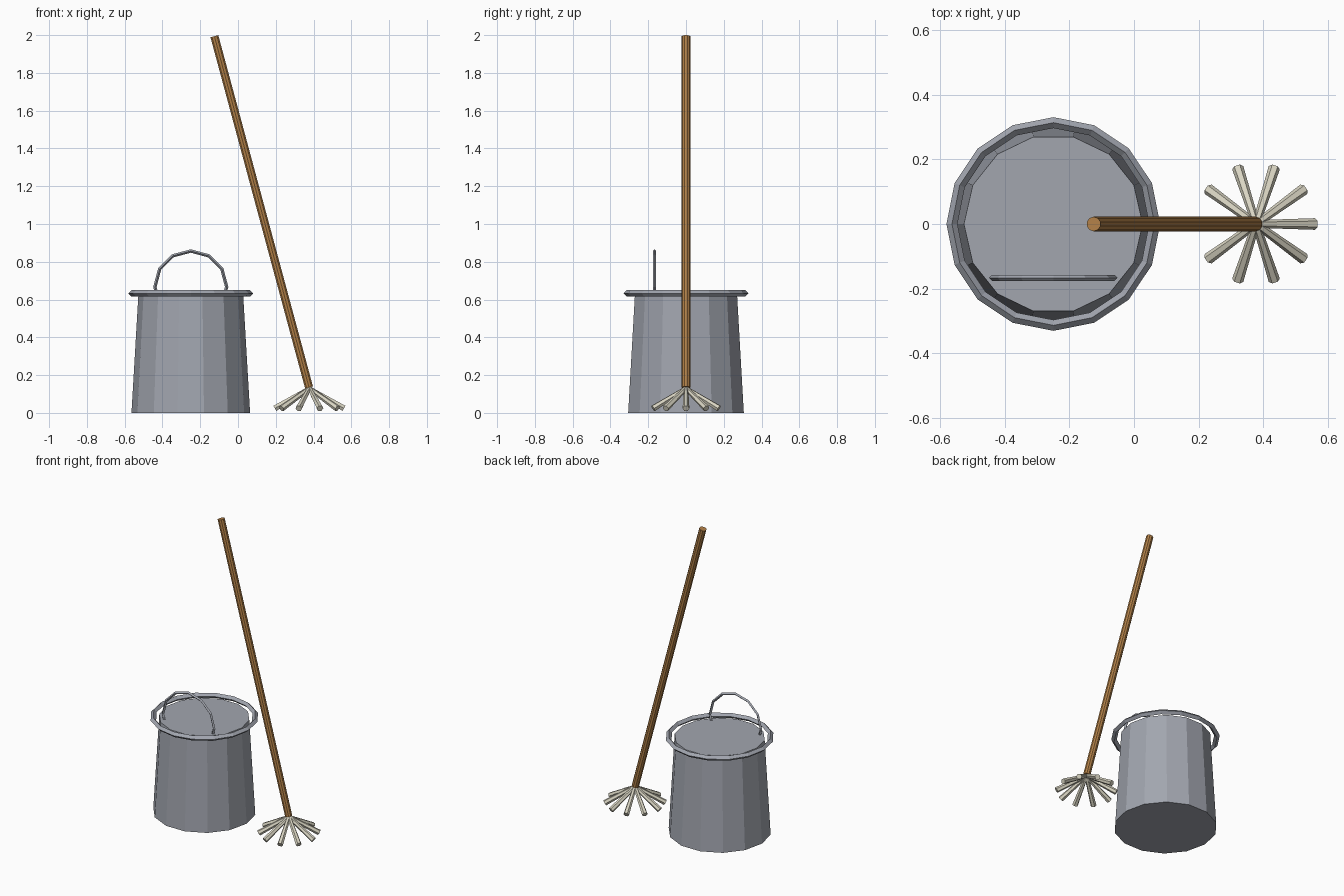
import bpy, bmesh, math
from mathutils import Vector

if "Cube" in bpy.data.objects:
    bpy.data.objects.remove(bpy.data.objects["Cube"])


def material(name, rgb):
    m = bpy.data.materials.new(name)
    m.diffuse_color = (*rgb, 1)
    m.use_nodes = True
    m.node_tree.nodes["Principled BSDF"].inputs["Base Color"].default_value = m.diffuse_color
    return m


METAL = material("grey metal", (0.36, 0.38, 0.43))
WOOD = material("brown wood", (0.45, 0.22, 0.065))
YARN = material("off white yarn", (0.69, 0.66, 0.54))


def make(name, bm, mat):
    bmesh.ops.recalc_face_normals(bm, faces=bm.faces)
    me = bpy.data.meshes.new(name)
    bm.to_mesh(me)
    bm.free()
    me.materials.append(mat)
    ob = bpy.data.objects.new(name, me)
    bpy.context.collection.objects.link(ob)
    return ob


def rod(name, a, b, r1, r2, sides, mat):
    """Closed tapered cylinder from a to b."""
    a, b = Vector(a), Vector(b)
    bm = bmesh.new()
    bmesh.ops.create_cone(bm, cap_ends=True, segments=sides, radius1=r1,
                          radius2=r2, depth=(b - a).length)
    ob = make(name, bm, mat)
    d = (b - a).normalized()
    ob.rotation_euler = (0, math.acos(d.z), math.atan2(d.y, d.x))
    ob.location = (a + b) / 2
    return ob


def ring(name, major, minor, n, m, mat):
    """Low-poly torus around z."""
    bm = bmesh.new()
    v = [[bm.verts.new(((major + minor * math.cos(t)) * math.cos(p),
                        (major + minor * math.cos(t)) * math.sin(p),
                        minor * math.sin(t)))
          for t in (2 * math.pi * j / m for j in range(m))]
         for p in (2 * math.pi * i / n for i in range(n))]
    for i in range(n):
        for j in range(m):
            i2, j2 = (i + 1) % n, (j + 1) % m
            bm.faces.new((v[i][j], v[i2][j], v[i2][j2], v[i][j2]))
    return make(name, bm, mat)


# Bucket: tapered body, loose rim ring, standing handle loop
bm = bmesh.new()
n = 14
lo, hi = ([bm.verts.new((r * math.cos(2 * math.pi * i / n),
                         r * math.sin(2 * math.pi * i / n), z))
           for i in range(n)] for r, z in ((0.314, 0), (0.277, 0.632)))
for i in range(n):
    k = (i + 1) % n
    bm.faces.new((lo[i], lo[k], hi[k], hi[i]))
bm.faces.new(lo)
bm.faces.new(hi)
make("bucket_body", bm, METAL).location = (-0.25, 0, 0)

ring("bucket_rim", 0.314, 0.017, 16, 4, METAL).location = (-0.25, 0, 0.633)

handle = ring("bucket_handle", 0.19, 0.009, 12, 4, METAL)
handle.rotation_euler = (math.pi / 2, 0, 0)
handle.location = (-0.25, -0.167, 0.667)

# Mop: leaning pole and ten splayed strands
rod("mop_pole", (0.376, 0, 0.135), (-0.125, 0, 1.994), 0.0225, 0.0225, 10, WOOD)
for i in range(10):
    a = 2 * math.pi * i / 10
    rod(f"mop_strand_{i + 1}", (0.378, 0, 0.13),
        (0.378 + 0.183 * math.cos(a), 0.183 * math.sin(a), 0.024),
        0.012, 0.018, 6, YARN)
